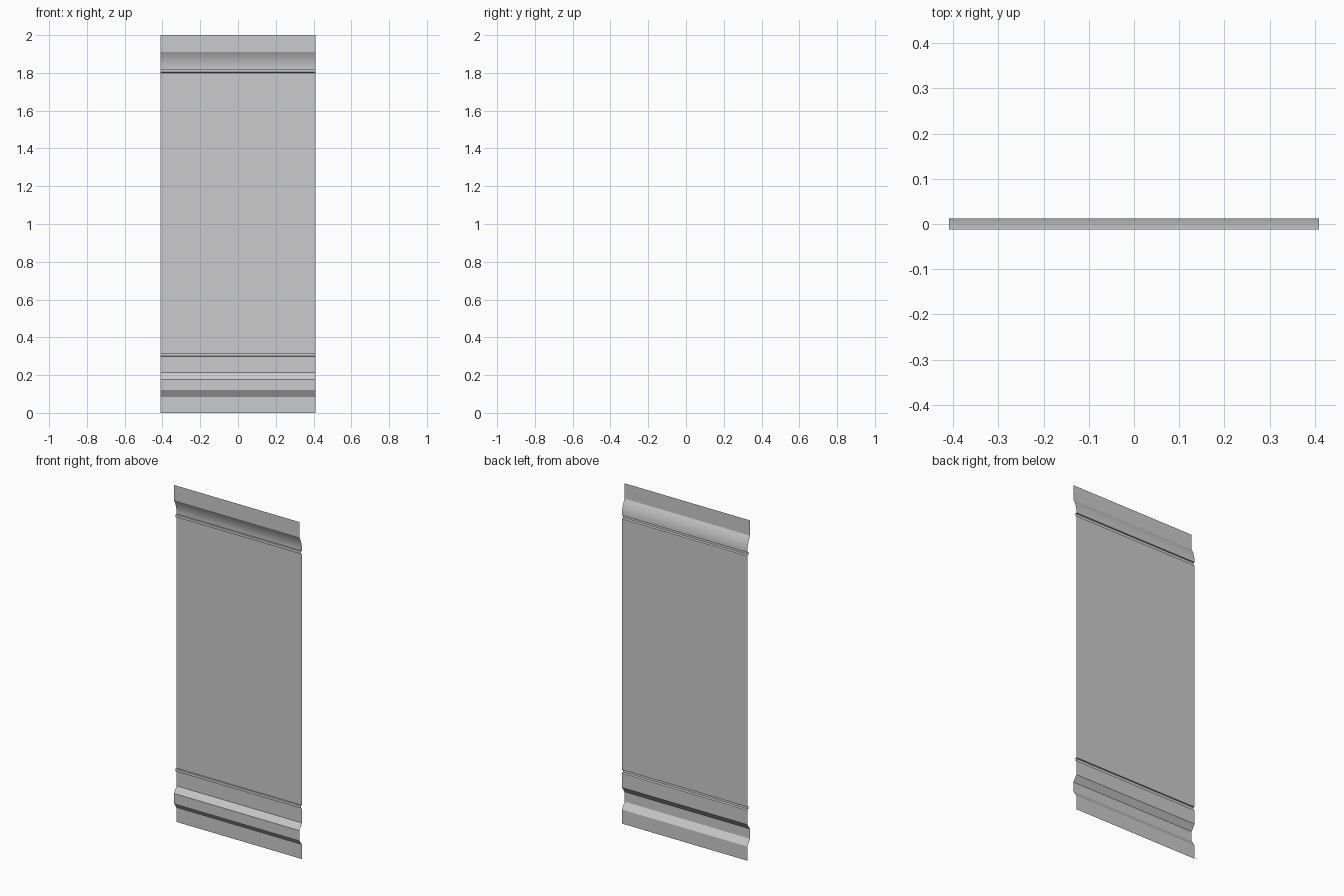
import bpy, bmesh, math

if "Cube" in bpy.data.objects:
    bpy.data.objects.remove(bpy.data.objects["Cube"])

HALF_W = 0.41
BACK, FRONT = 0.0125, -0.0125   # main sheet plane / raised plane
BEAD = 0.004                    # face of the narrow beads


def bead(z):
    """Narrow rectangular bead, 0.02 tall, standing out to the front."""
    return [(BACK, z), (BEAD, z + 0.004), (BEAD, z + 0.02), (BACK, z + 0.02)]


# side profile (y, z) from floor to top
profile = [(BACK, 0.0), (BACK, 0.083), (FRONT, 0.12), (FRONT, 0.178), (BACK, 0.213)]
profile += bead(0.298)
profile += bead(1.80)

# curved cove rising to the top strip
STEPS = 10
for i in range(1, STEPS + 1):
    t = i / STEPS
    profile.append((BACK + (FRONT - BACK) * t * t, 1.822 + 0.088 * t))
profile.append((FRONT, 2.0))

# sweep the profile across the width as a single thin sheet
bm = bmesh.new()
left = [bm.verts.new((-HALF_W, y, z)) for y, z in profile]
right = [bm.verts.new((HALF_W, y, z)) for y, z in profile]
for i in range(len(profile) - 1):
    bm.faces.new((left[i], right[i], right[i + 1], left[i + 1]))
mesh = bpy.data.meshes.new("wall_panel")
bm.to_mesh(mesh)
bm.free()

panel = bpy.data.objects.new("wall_panel", mesh)
bpy.context.collection.objects.link(panel)
bpy.context.view_layer.objects.active = panel
panel.select_set(True)
bpy.ops.object.shade_smooth_by_angle(angle=math.radians(20))
